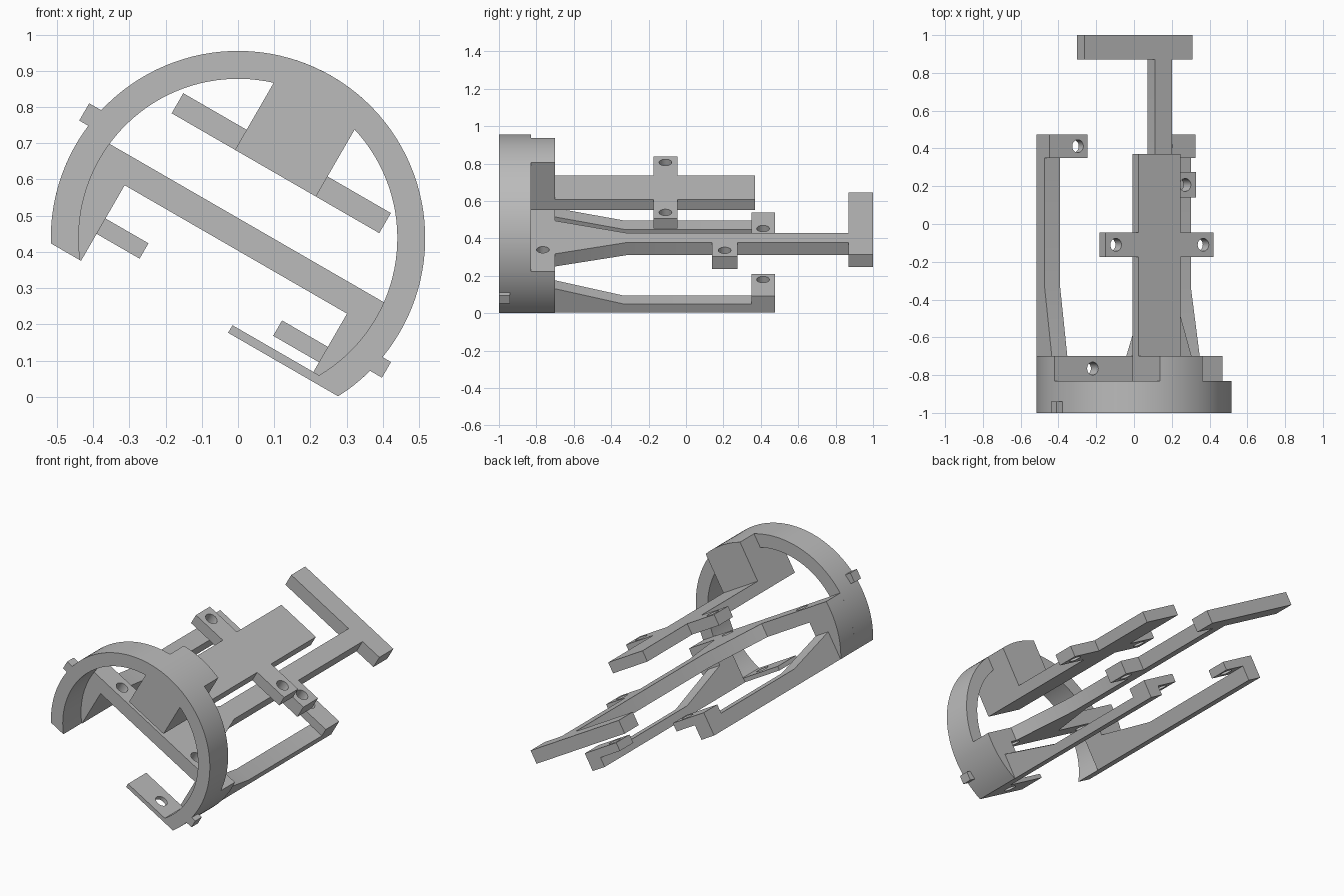
import bpy, bmesh, math
from math import sin, cos, asin, pi
from mathutils import Matrix

if "Cube" in bpy.data.objects:
    bpy.data.objects.remove(bpy.data.objects["Cube"], do_unlink=True)

GREY = (0.5, 0.5, 0.5, 1)
mat = bpy.data.materials.new("plain grey")
mat.use_nodes = True
mat.diffuse_color = GREY
mat.node_tree.nodes["Principled BSDF"].inputs["Base Color"].default_value = GREY

R_OUT, R_IN = 0.517, 0.44      # ring radii
TILT, AXIS_Z = math.radians(30), 0.438
HOLE_R = 0.034


def place(name, bm):
    """Make an object in the tilted frame shared by all parts."""
    bmesh.ops.recalc_face_normals(bm, faces=bm.faces)
    mesh = bpy.data.meshes.new(name)
    bm.to_mesh(mesh)
    bm.free()
    obj = bpy.data.objects.new(name, mesh)
    bpy.context.collection.objects.link(obj)
    obj.location.z = AXIS_Z
    obj.rotation_euler.y = TILT
    return obj


def drill(obj, holes, level):
    """Cut round holes through a part, across its thickness."""
    bm = bmesh.new()
    for u, y in holes:
        bmesh.ops.create_cone(bm, cap_ends=True, segments=32, radius1=HOLE_R,
                              radius2=HOLE_R, depth=0.12,
                              matrix=Matrix.Translation((u, y, level)))
    cutter = place("hole_cutter", bm)
    cutter.hide_render = True
    mod = obj.modifiers.new("holes", "BOOLEAN")
    mod.operation, mod.solver, mod.object = "DIFFERENCE", "EXACT", cutter
    bpy.context.view_layer.update()
    bpy.context.view_layer.objects.active = obj
    bpy.ops.object.modifier_apply(modifier=mod.name)
    bpy.data.objects.remove(cutter, do_unlink=True)


def prism(name, outline, lo, hi, axis, holes=(), level=0.0):
    """Extrude a flat outline from lo to hi along the given axis."""
    def point(a, b, c):
        return {"x": (c, a, b), "y": (a, c, b), "z": (a, b, c)}[axis]
    bm = bmesh.new()
    bottom = [bm.verts.new(point(a, b, lo)) for a, b in outline]
    top = [bm.verts.new(point(a, b, hi)) for a, b in outline]
    bm.faces.new(bottom)
    bm.faces.new(top)
    n = len(outline)
    for i in range(n):
        j = (i + 1) % n
        bm.faces.new((bottom[i], bottom[j], top[j], top[i]))
    obj = place(name, bm)
    obj.data.materials.append(mat)
    if holes:
        drill(obj, holes, level)
    bpy.ops.object.select_all(action="DESELECT")
    obj.select_set(True)
    bpy.context.view_layer.objects.active = obj
    bpy.ops.object.shade_smooth_by_angle(angle=math.radians(25))
    return obj


def rect(a0, a1, b0, b1):
    return [(a0, b0), (a1, b0), (a1, b1), (a0, b1)]


def arc(radius, start, end):
    n = max(2, round(abs(end - start) / (pi / 60)))
    angles = [start + (end - start) * i / n for i in range(n + 1)]
    return [(radius * cos(t), radius * sin(t)) for t in angles]


def right_at(radius, v):
    return asin(v / radius)


def left_at(radius, v):
    return pi - asin(v / radius)


def top_at(radius, u):
    return pi / 2 - asin(u / radius)


# Heights of the middle deck, upper deck and the lower edges
MID_LO, MID_HI = -0.03, 0.048
UP_LO, UP_HI = 0.207, 0.271
LOW_R, LOW_L, LEDGE = -0.24, -0.271, -0.216
IN_L, IN_R, HALF = -0.344, 0.365, 0.129
FRONT, RING_BACK, BACK = -1.0, -0.83, -0.70

# Open ring with the solid upper block and the thin lower ledge
ring = (arc(R_OUT, right_at(R_OUT, LOW_R), left_at(R_OUT, LOW_L))
        + arc(R_IN, left_at(R_IN, LOW_L), top_at(R_IN, -HALF))
        + [(-HALF, UP_LO), (HALF, UP_LO)]
        + arc(R_IN, top_at(R_IN, HALF), right_at(R_IN, LEDGE))
        + [(0.107, LEDGE), (0.107, LOW_R)])
prism("front_ring", ring, FRONT, RING_BACK, "y", [(0.29, -0.915)], LOW_R)

# Rear half of the upper block
block = (arc(R_OUT, top_at(R_OUT, HALF), top_at(R_OUT, -HALF))
         + [(-HALF, UP_LO), (HALF, UP_LO)])
prism("upper_block", block, RING_BACK, BACK, "y")

# Cross bar with a lug hanging at each end
bar = ([(IN_R, LOW_R)]
       + arc(R_OUT, right_at(R_OUT, LOW_R), right_at(R_OUT, MID_HI))
       + arc(R_OUT, left_at(R_OUT, MID_HI), left_at(R_OUT, LOW_L))
       + [(IN_L, LOW_L), (IN_L, MID_LO), (IN_R, MID_LO)])
prism("cross_bar", bar, RING_BACK, BACK, "y", [(-0.28, -0.765), (0.28, -0.765)])

# Locating pins on the ring
prism("left_pin", rect(-0.542, -0.48, 0.062, 0.117), FRONT, -0.94, "y")
prism("right_pin", rect(0.48, 0.537, -0.135, -0.085), FRONT, -0.94, "y")

# Upper deck: a plate with two drilled ears
half = [(HALF, BACK), (HALF, -0.175), (0.331, -0.175),
        (0.331, -0.045), (HALF, -0.045), (HALF, 0.37)]
deck = half + [(-u, y) for u, y in reversed(half)]
prism("upper_deck", deck, UP_LO, UP_HI, "z",
      [(-0.267, -0.11), (0.267, -0.11)], UP_HI - 0.03)

# Middle stem: flared root, side ear and T-shaped tail
stem = [(-0.03, BACK), (0.324, BACK), (0.204, -0.32), (0.204, 0.14),
        (0.35, 0.14), (0.35, 0.275), (0.204, 0.275), (0.204, 0.87),
        (0.331, 0.87), (0.331, 1.0), (-0.331, 1.0), (-0.331, 0.87),
        (0.10, 0.87), (0.10, -0.32)]
prism("middle_stem", stem, MID_LO, MID_HI, "z", [(0.286, 0.207)])

# Lower arms with a raised end and a drilled tab pointing inwards
for side, low, root, u0, u1, tab, hole in (
        ("left", LOW_L, -0.11, -0.439, IN_L, (IN_L, -0.207), -0.265),
        ("right", LOW_R, -0.092, IN_R, 0.455, (0.219, IN_R), 0.28)):
    arm = [(BACK, low), (0.475, low), (0.475, -0.136), (0.35, -0.136),
           (0.35, -0.187), (-0.33, -0.187), (BACK, root)]
    prism(side + "_arm", arm, u0, u1, "x")
    prism(side + "_arm_tab", rect(*tab, 0.35, 0.475), -0.185, -0.136, "z",
          [(hole, 0.412)], -0.16)
